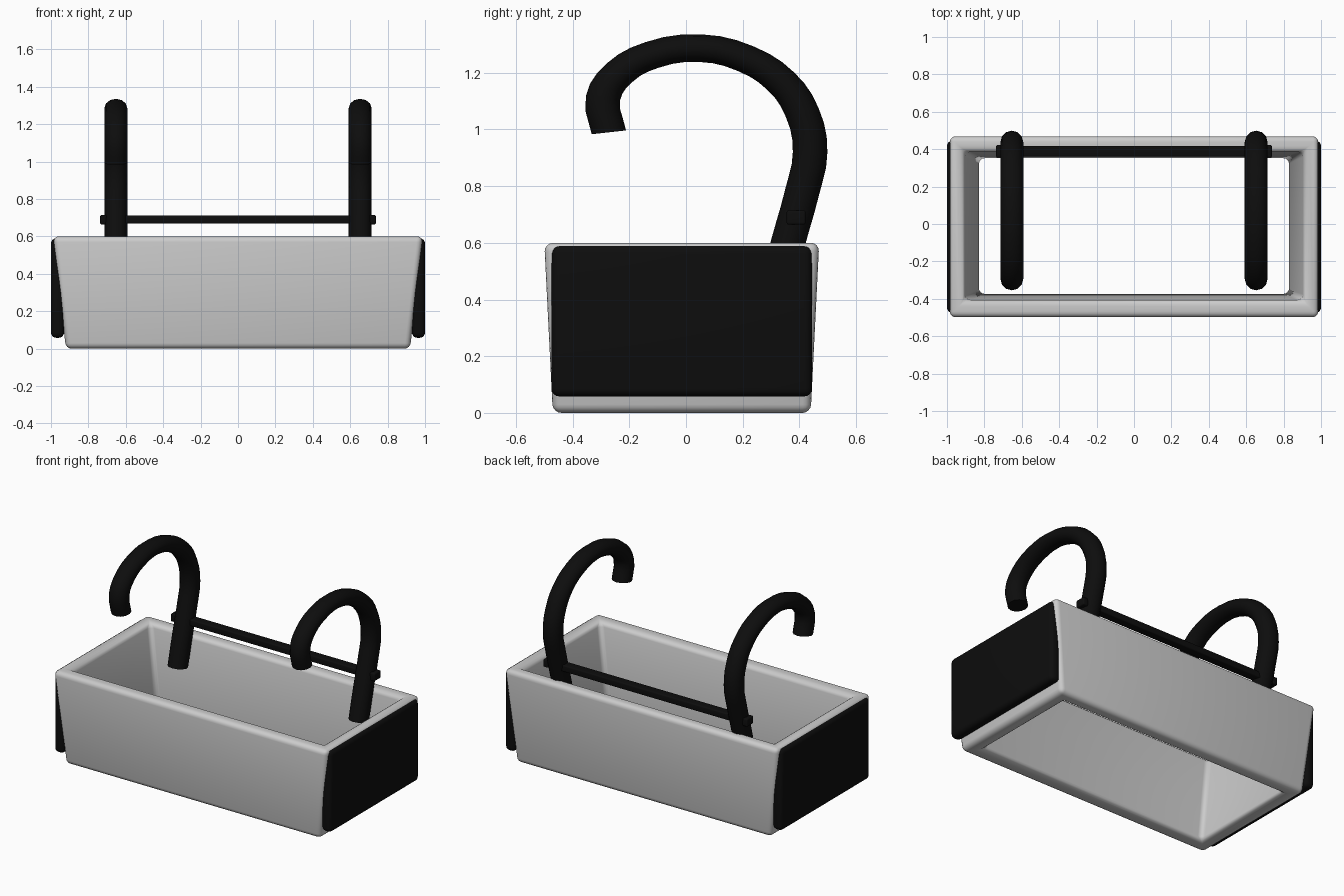
import bpy, bmesh, math

old = bpy.data.objects.get("Cube")
if old:
    bpy.data.objects.remove(old, do_unlink=True)


def material(name, rgb):
    m = bpy.data.materials.new(name)
    m.use_nodes = True
    m.diffuse_color = (*rgb, 1)
    m.node_tree.nodes["Principled BSDF"].inputs["Base Color"].default_value = (*rgb, 1)
    return m


grey = material("light grey", (0.6, 0.6, 0.6))
black = material("black", (0.004, 0.004, 0.004))


def finish(obj, mat, bevel=0.0, segments=4):
    """Give the part its colour, rounded edges and smooth shading."""
    obj.data.materials.clear()
    obj.data.materials.append(mat)
    bpy.ops.object.select_all(action="DESELECT")
    obj.select_set(True)
    bpy.context.view_layer.objects.active = obj
    if bevel:
        mod = obj.modifiers.new("round edges", "BEVEL")
        mod.width = bevel
        mod.segments = segments
        mod.limit_method = "ANGLE"
        bpy.ops.object.modifier_apply(modifier=mod.name)
    bpy.ops.object.shade_smooth_by_angle(angle=math.radians(40))


def mesh_object(name, bm):
    bmesh.ops.recalc_face_normals(bm, faces=bm.faces)
    me = bpy.data.meshes.new(name)
    bm.to_mesh(me)
    bm.free()
    obj = bpy.data.objects.new(name, me)
    bpy.context.collection.objects.link(obj)
    return obj


def box(name, lo, hi, mat, bevel):
    bm = bmesh.new()
    bmesh.ops.create_cube(bm, size=1)
    for v in bm.verts:
        v.co = [lo[i] if v.co[i] < 0 else hi[i] for i in range(3)]
    finish(mesh_object(name, bm), mat, bevel)


# Planter walls: four tapered rings joined in a loop, open above and below
bm = bmesh.new()
rings = []
for hx, y0, y1, z in [(0.92, -0.47, 0.44, 0), (0.988, -0.5, 0.47, 0.6),
                      (0.908, -0.408, 0.388, 0.6), (0.825, -0.372, 0.35, 0)]:
    corners = [(-hx, y0), (hx, y0), (hx, y1), (-hx, y1)]
    rings.append([bm.verts.new((x, y, z)) for x, y in corners])
for a, b in zip(rings, rings[1:] + rings[:1]):
    for i in range(4):
        j = (i + 1) % 4
        bm.faces.new((a[i], a[j], b[j], b[i]))
finish(mesh_object("planter_walls", bm), grey, 0.03)

# Centre line of a hook as (y, z), from the foot to the tip
HOOK = [(0.312, 0.41), (0.36, 0.6), (0.41, 0.78), (0.438, 0.92), (0.41, 1.06),
        (0.335, 1.17), (0.21, 1.25), (0.05, 1.287), (-0.12, 1.263),
        (-0.235, 1.2), (-0.293, 1.11), (-0.272, 0.99)]
FLAT = 0.8  # the tube is slightly squashed in height


def hook(name, x):
    cu = bpy.data.curves.new(name, "CURVE")
    cu.dimensions = "3D"
    cu.bevel_depth = 0.061
    cu.bevel_resolution = 4
    cu.resolution_u = 3
    cu.use_fill_caps = True
    sp = cu.splines.new("BEZIER")
    sp.bezier_points.add(len(HOOK) - 1)
    for p, (y, z) in zip(sp.bezier_points, HOOK):
        p.co = (x, y, z / FLAT)
        p.handle_left_type = p.handle_right_type = "AUTO"
    obj = bpy.data.objects.new(name, cu)
    obj.scale.z = FLAT
    bpy.context.collection.objects.link(obj)
    bpy.ops.object.select_all(action="DESELECT")
    obj.select_set(True)
    bpy.context.view_layer.objects.active = obj
    bpy.ops.object.convert(target="MESH")
    finish(bpy.context.object, black)


# Parts repeated on both sides: end panel, hook and rod end
for side, s in (("left", 1), ("right", -1)):
    xs = sorted((0.93 * s, s))
    box(side + "_end_panel", (xs[0], -0.475, 0.058), (xs[1], 0.445, 0.59), black, 0.028)
    hook(side + "_hook", 0.653 * s)
    xs = sorted((0.7 * s, 0.737 * s))
    box(side + "_rod_end", (xs[0], 0.355, 0.664), (xs[1], 0.422, 0.715), black, 0.008)

# Cross rod joining the hooks
box("cross_rod", (-0.72, 0.36, 0.668), (0.72, 0.418, 0.711), black, 0.008)
